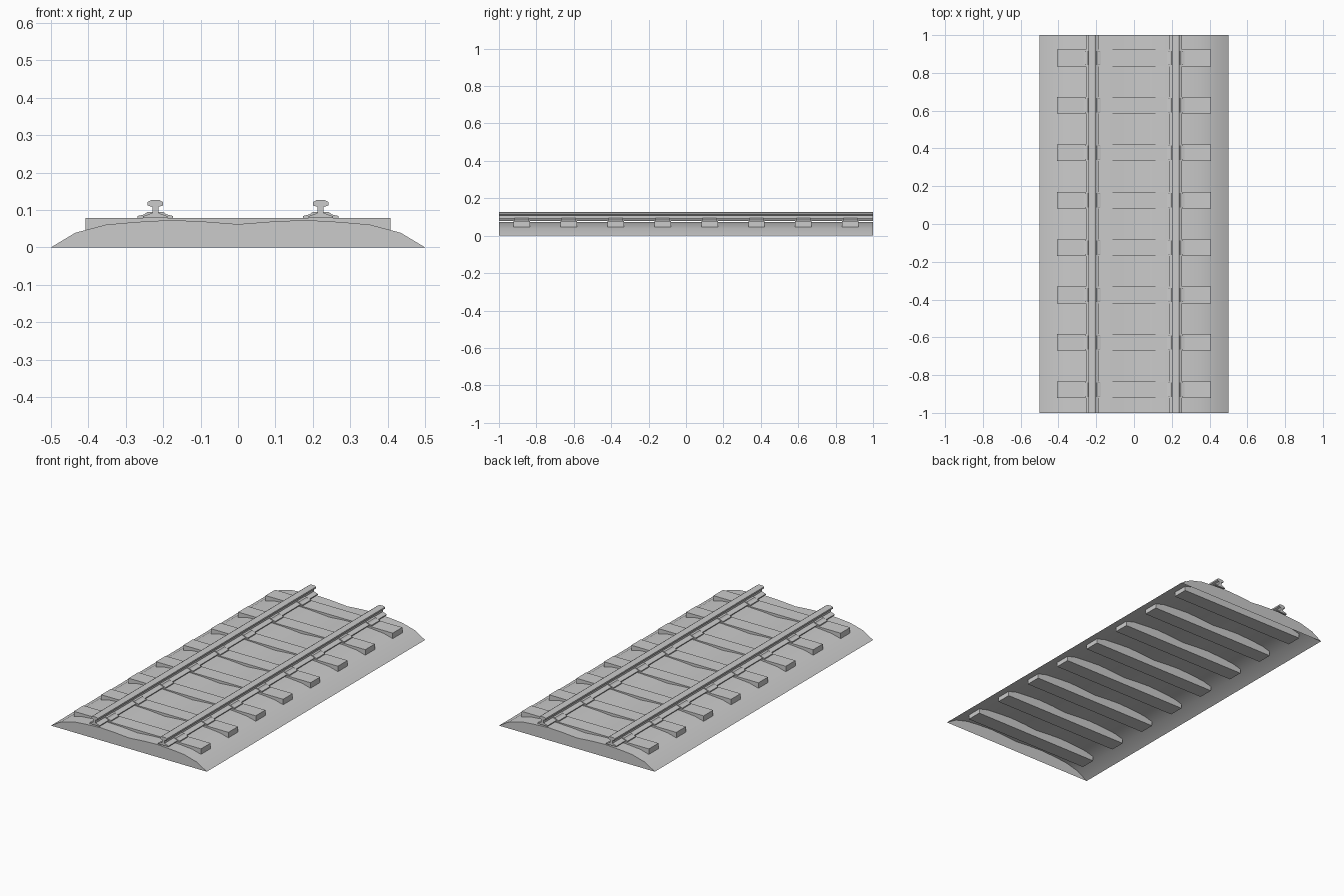
import bpy, bmesh
from math import radians

if "Cube" in bpy.data.objects:
    bpy.data.objects.remove(bpy.data.objects["Cube"])


def mirrored(half):
    """Close a right-hand half profile (bottom to top) into a symmetric outline."""
    return half + [(-x, z) for x, z in reversed(half) if x > 0]


def extrude(name, profile, length, x=0, y=0, open_bottom=False):
    """Extrude an XZ outline along Y, centred on (x, y)."""
    bm = bmesh.new()
    verts = [bm.verts.new((px + x, y - length / 2, pz)) for px, pz in profile]
    face = bm.faces.new(verts)
    new = bmesh.ops.extrude_face_region(bm, geom=[face], use_keep_orig=True)["geom"]
    bmesh.ops.translate(bm, vec=(0, length, 0),
                        verts=[v for v in new if isinstance(v, bmesh.types.BMVert)])
    bmesh.ops.recalc_face_normals(bm, faces=bm.faces)
    if open_bottom:
        low = [f for f in bm.faces if all(v.co.z < 1e-5 for v in f.verts)]
        bmesh.ops.delete(bm, geom=low, context='FACES')
    mesh = bpy.data.meshes.new(name)
    bm.to_mesh(mesh)
    bm.free()
    ob = bpy.data.objects.new(name, mesh)
    bpy.context.collection.objects.link(ob)
    return ob


# Ballast bed: smooth double-humped shell, capped at both ends, open below
bed = extrude("ballast_bed", mirrored([
    (0.5, 0), (0.435, 0.039), (0.352, 0.061), (0.27, 0.068),
    (0.18, 0.073), (0.09, 0.069), (0, 0.062)]), 2, open_bottom=True)
bpy.context.view_layer.objects.active = bed
bed.select_set(True)
bpy.ops.object.shade_smooth_by_angle(angle=radians(35))
bed.select_set(False)

sleeper = mirrored([(0.408, 0.02), (0.408, 0.078)])
rail = mirrored([(0.033, 0.078), (0.033, 0.083), (0.008, 0.092), (0.008, 0.108),
                 (0.021, 0.112), (0.021, 0.121), (0.012, 0.126)])
chair = mirrored([(0.047, 0.076), (0.047, 0.084), (0.03, 0.088), (0.022, 0.094)])

# Rails
for side, x in (("left", -0.221), ("right", 0.221)):
    extrude("rail_" + side, rail, 2, x)

# Sleepers, each with a chair plate under both rails
for i in range(8):
    y = -0.878 + i * 0.251
    extrude(f"sleeper_{i + 1}", sleeper, 0.088, 0, y)
    for side, x in (("left", -0.221), ("right", 0.221)):
        extrude(f"chair_{side}_{i + 1}", chair, 0.076, x, y)
